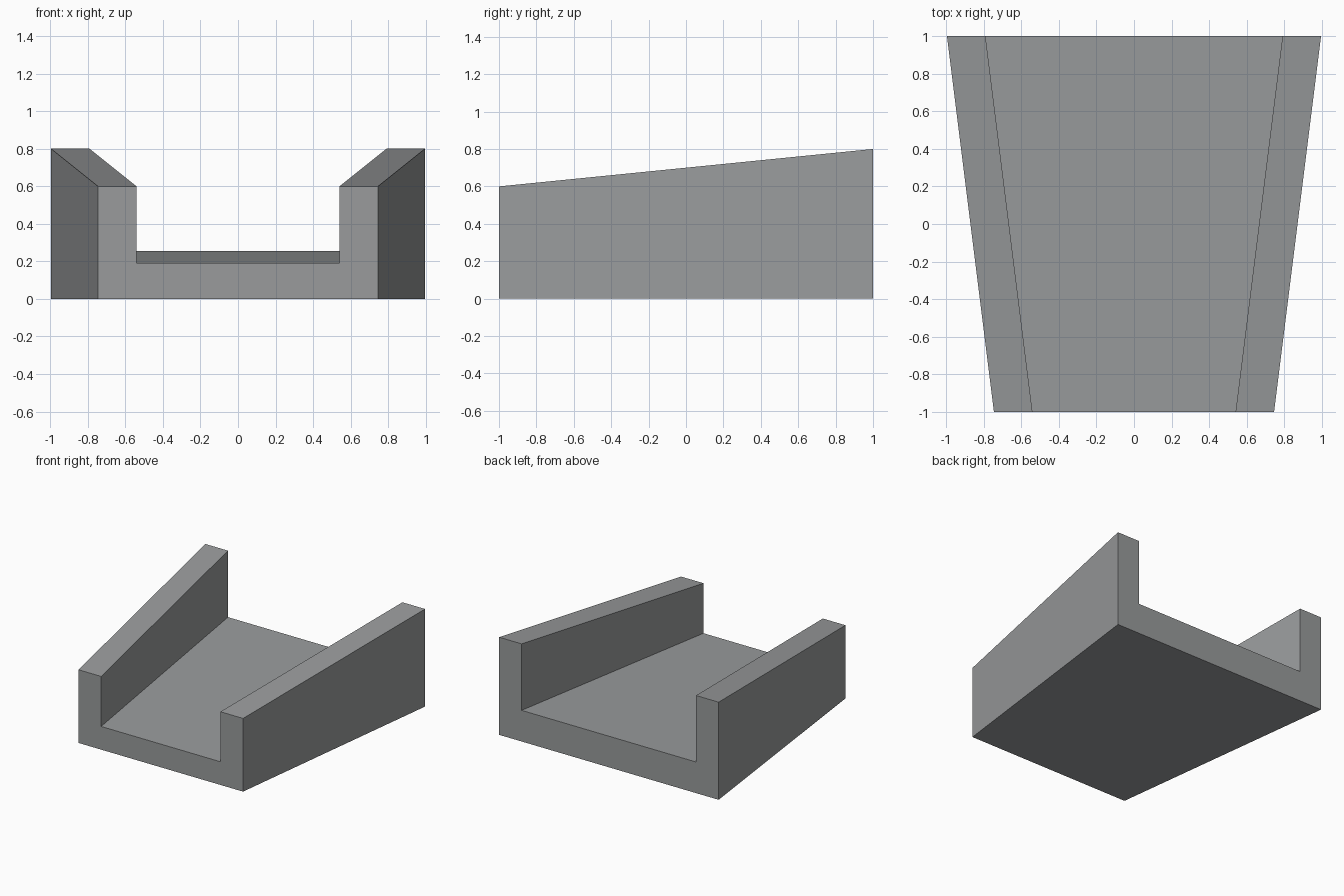
import bpy, bmesh

if "Cube" in bpy.data.objects:
    bpy.data.objects.remove(bpy.data.objects["Cube"])

# Flat grey material
grey = bpy.data.materials.new("mid_grey")
grey.diffuse_color = (0.32, 0.33, 0.335, 1)
grey.use_nodes = True
grey.node_tree.nodes["Principled BSDF"].inputs["Base Color"].default_value = grey.diffuse_color

WALL = 0.205  # side wall thickness


def section(bm, y, half, floor, top):
    """U-shaped cross-section at depth y."""
    inner = half - WALL
    right = [(half, 0), (half, top), (inner, top), (inner, floor)]
    left = [(-x, z) for x, z in reversed(right)]
    return [bm.verts.new((x, y, z)) for x, z in right + left]


# Tapered channel: small section at the front, large one at the back
bm = bmesh.new()
front = section(bm, -1, 0.746, 0.19, 0.6)
back = section(bm, 1, 0.996, 0.255, 0.8)
n = len(front)
for i in range(n):
    j = (i + 1) % n
    bm.faces.new((front[i], front[j], back[j], back[i]))

# End caps: right wall, left wall and floor slab
for ring in (front, back):
    for ids in ((0, 1, 2, 3), (4, 5, 6, 7), (0, 3, 4, 7)):
        bm.faces.new([ring[k] for k in ids])
bmesh.ops.recalc_face_normals(bm, faces=bm.faces)

mesh = bpy.data.meshes.new("tapered_channel")
bm.to_mesh(mesh)
bm.free()
mesh.materials.append(grey)
obj = bpy.data.objects.new("tapered_channel", mesh)
bpy.context.collection.objects.link(obj)
